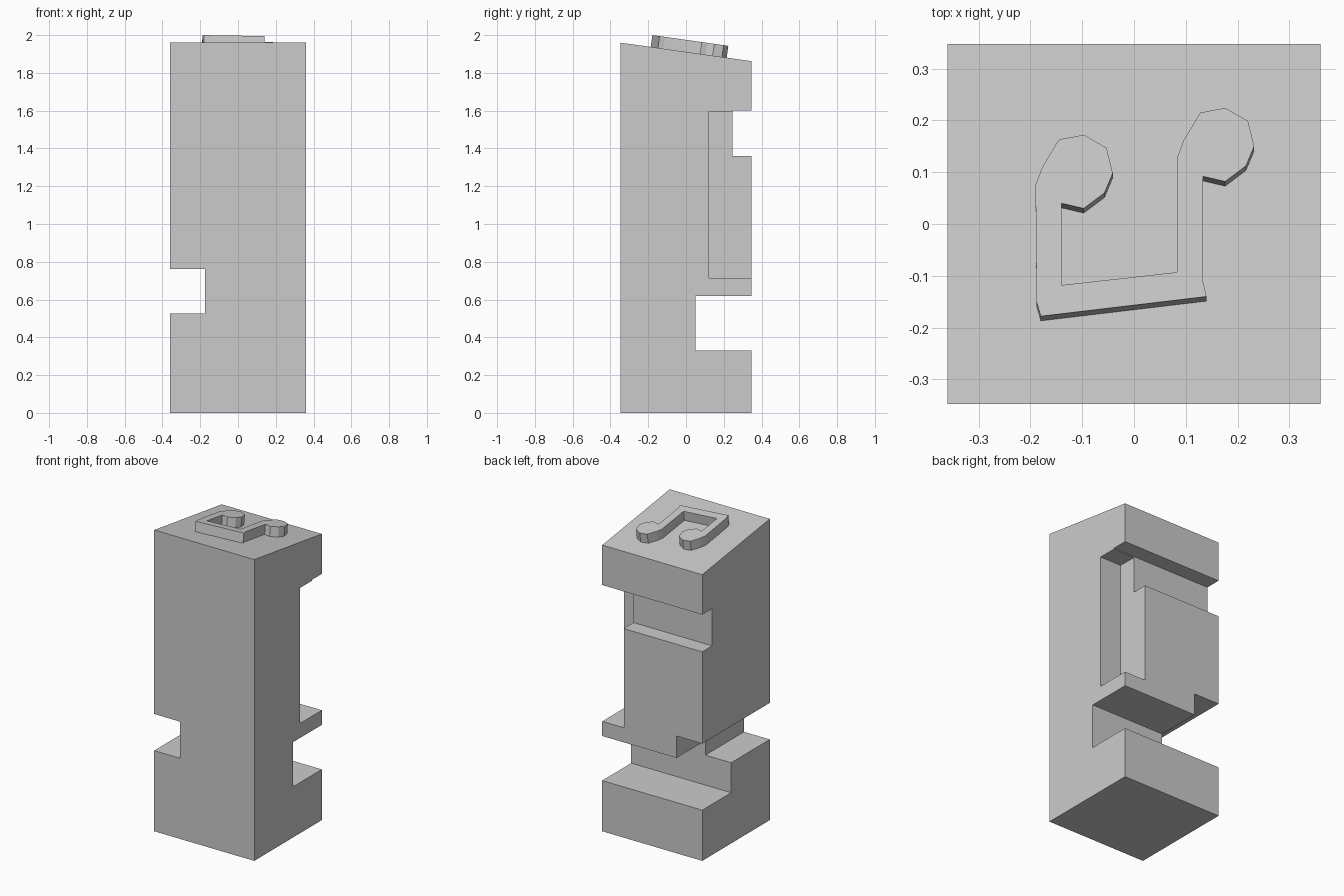
import bpy, bmesh
from mathutils import Vector

if "Cube" in bpy.data.objects:
    bpy.data.objects.remove(bpy.data.objects["Cube"])

HX, HY = 0.36, 0.347          # half width, half depth
Z_FRONT, Z_BACK = 1.96, 1.862  # sloping top
FAR = 0.6                      # cutters overshoot the body


def prism(name, base, offset):
    """Extrude a polygon of 3D points along a vector."""
    bm = bmesh.new()
    face = bm.faces.new([bm.verts.new(p) for p in base])
    new = bmesh.ops.extrude_face_region(bm, geom=[face])["geom"]
    bmesh.ops.translate(bm, vec=offset, verts=[v for v in new if isinstance(v, bmesh.types.BMVert)])
    bmesh.ops.recalc_face_normals(bm, faces=bm.faces)
    mesh = bpy.data.meshes.new(name)
    bm.to_mesh(mesh)
    bm.free()
    obj = bpy.data.objects.new(name, mesh)
    bpy.context.collection.objects.link(obj)
    return obj


def cut(target, name, x, y, z):
    """Subtract a box given by its ranges, then remove the cutter."""
    base = [(x[0], y[0], z[0]), (x[1], y[0], z[0]), (x[1], y[1], z[0]), (x[0], y[1], z[0])]
    cutter = prism(name, base, Vector((0, 0, z[1] - z[0])))
    cutter.hide_render = True
    mod = target.modifiers.new(name, "BOOLEAN")
    mod.operation, mod.solver, mod.object = "DIFFERENCE", "EXACT", cutter
    bpy.context.view_layer.objects.active = target
    bpy.ops.object.modifier_apply(modifier=name)
    bpy.data.objects.remove(cutter)


# Square post with a sloping top
post = prism("post", [(-HX, -HY, 0), (-HX, HY, 0), (-HX, HY, Z_BACK), (-HX, -HY, Z_FRONT)],
             Vector((2 * HX, 0, 0)))

# Notches: left side, lower back, upper back, and right back corner recess
cut(post, "left_notch", (-FAR, -0.175), (-FAR, FAR), (0.525, 0.763))
cut(post, "lower_back_notch", (-FAR, FAR), (0.05, FAR), (0.33, 0.62))
cut(post, "upper_back_notch", (-FAR, FAR), (0.245, FAR), (1.36, 1.602))
cut(post, "corner_recess", (0.205, FAR), (0.122, FAR), (0.715, 1.596))

# Raised note emblem: two hooked stems joined by a slanted beam
hook = [(0, -0.02), (0.013, 0.015), (0.045, 0.068), (0.093, 0.077), (0.137, 0.052),
        (0.149, 0.003), (0.133, -0.035), (0.093, -0.065), (0.05, -0.055)]
outline = [(-0.18, -0.178), (-0.188, -0.15)]
outline += [(-0.19 + x, 0.095 + y) for x, y in hook]
outline += [(-0.14, -0.118), (0.083, -0.093)]
outline += [(0.083 + x, 0.147 + y) for x, y in hook]
outline += [(0.133, -0.11), (0.14, -0.14)]

slope = (Z_BACK - Z_FRONT) / (2 * HY)
normal = Vector((0, -slope, 1)).normalized()
top = [(x, y, 2.0 + slope * (y + 0.178)) for x, y in outline]
prism("note_emblem", top, normal * -0.067)
